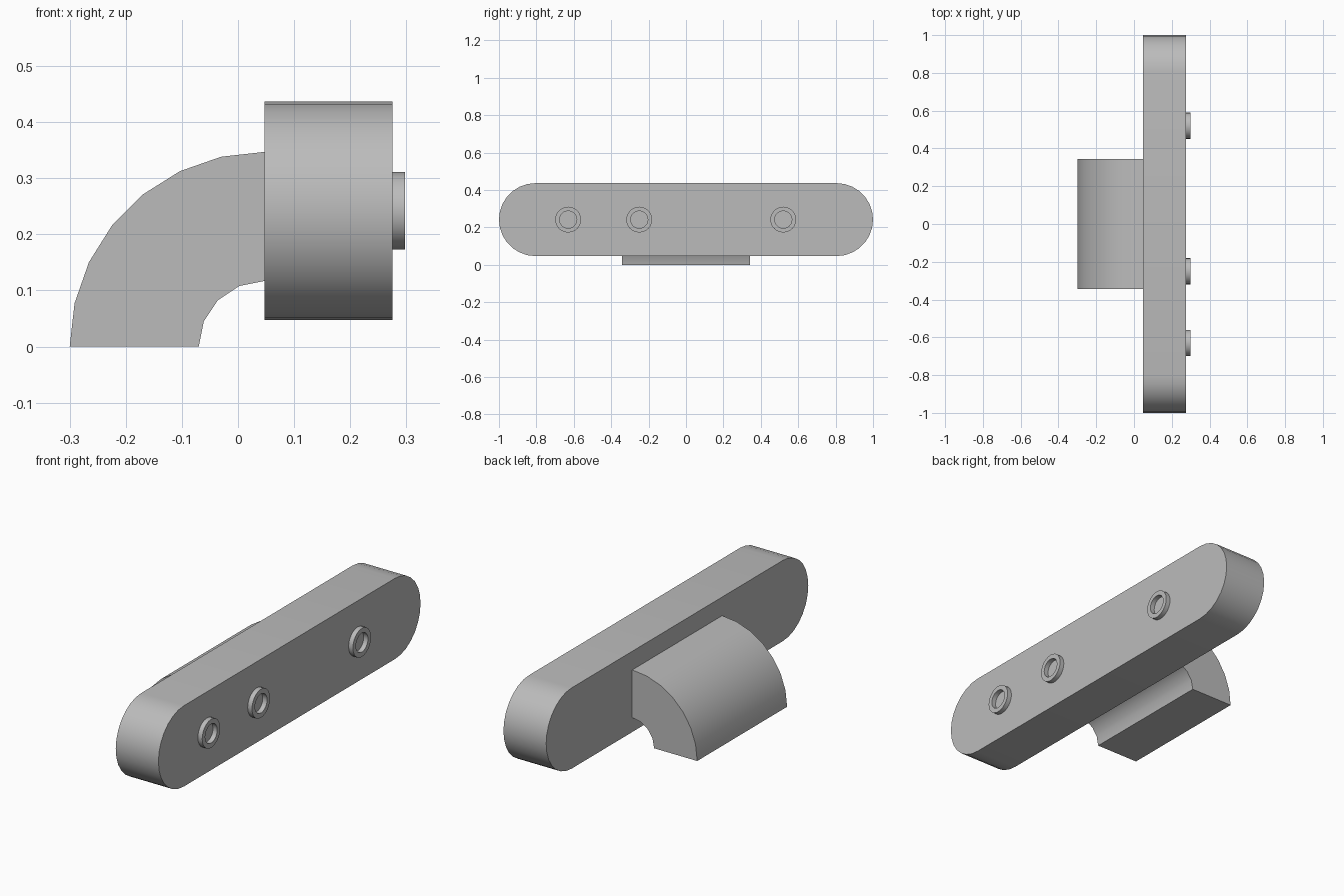
import bpy, bmesh, math

cube = bpy.data.objects.get("Cube")
if cube:
    bpy.data.objects.remove(cube, do_unlink=True)

grey = bpy.data.materials.new("plain grey")
grey.use_nodes = True
colour = (0.5, 0.5, 0.5, 1)
grey.diffuse_color = colour
grey.node_tree.nodes["Principled BSDF"].inputs["Base Color"].default_value = colour


def arc(cu, cv, radius, start, end, steps):
    """Points along an arc, angles in degrees."""
    angles = [math.radians(start + (end - start) * i / steps) for i in range(steps + 1)]
    return [(cu + radius * math.cos(a), cv + radius * math.sin(a)) for a in angles]


def finish(name, bm):
    bmesh.ops.recalc_face_normals(bm, faces=bm.faces)
    mesh = bpy.data.meshes.new(name)
    bm.to_mesh(mesh)
    bm.free()
    mesh.materials.append(grey)
    obj = bpy.data.objects.new(name, mesh)
    bpy.context.collection.objects.link(obj)
    bpy.ops.object.select_all(action='DESELECT')
    obj.select_set(True)
    bpy.context.view_layer.objects.active = obj
    bpy.ops.object.shade_smooth_by_angle(angle=math.radians(35))
    return obj


def extrude_profile(name, points, depth):
    """Close a 3D outline into a face and extrude it along the depth vector."""
    bm = bmesh.new()
    face = bm.faces.new([bm.verts.new(p) for p in points])
    result = bmesh.ops.extrude_face_region(bm, geom=[face], use_keep_orig=True)
    moved = [v for v in result["geom"] if isinstance(v, bmesh.types.BMVert)]
    bmesh.ops.translate(bm, verts=moved, vec=depth)
    return finish(name, bm)


# Long bar with rounded ends
back, front, mid_z, radius = 0.047, 0.275, 0.242, 0.195
outline = (arc(1 - radius, mid_z, radius, -90, 90, 14)
           + arc(radius - 1, mid_z, radius, 90, 270, 14))
extrude_profile("bar", [(back, y, z) for y, z in outline], (front - back, 0, 0))

# Quarter-round bracket behind the bar
half = 0.343
profile = arc(back, 0, 0.347, 180, 90, 7) + arc(back, 0, 0.117, 90, 180, 4)
extrude_profile("bracket", [(x, -half, z) for x, z in profile], (0, 2 * half, 0))


# Raised rings on the outer face
def ring(name, y, outer=0.069, inner=0.046, tip=0.298, sides=24):
    bm = bmesh.new()
    loops = []
    for r, x in ((outer, front), (outer, tip), (inner, tip), (inner, front)):
        loops.append([bm.verts.new((x, y + u, mid_z + v))
                      for u, v in arc(0, 0, r, 0, 360, sides)[:-1]])
    for a, b in zip(loops, loops[1:]):
        for i in range(sides):
            j = (i + 1) % sides
            bm.faces.new((a[i], a[j], b[j], b[i]))
    finish(name, bm)


for name, y in (("front_ring", -0.63), ("middle_ring", -0.25), ("back_ring", 0.52)):
    ring(name, y)
